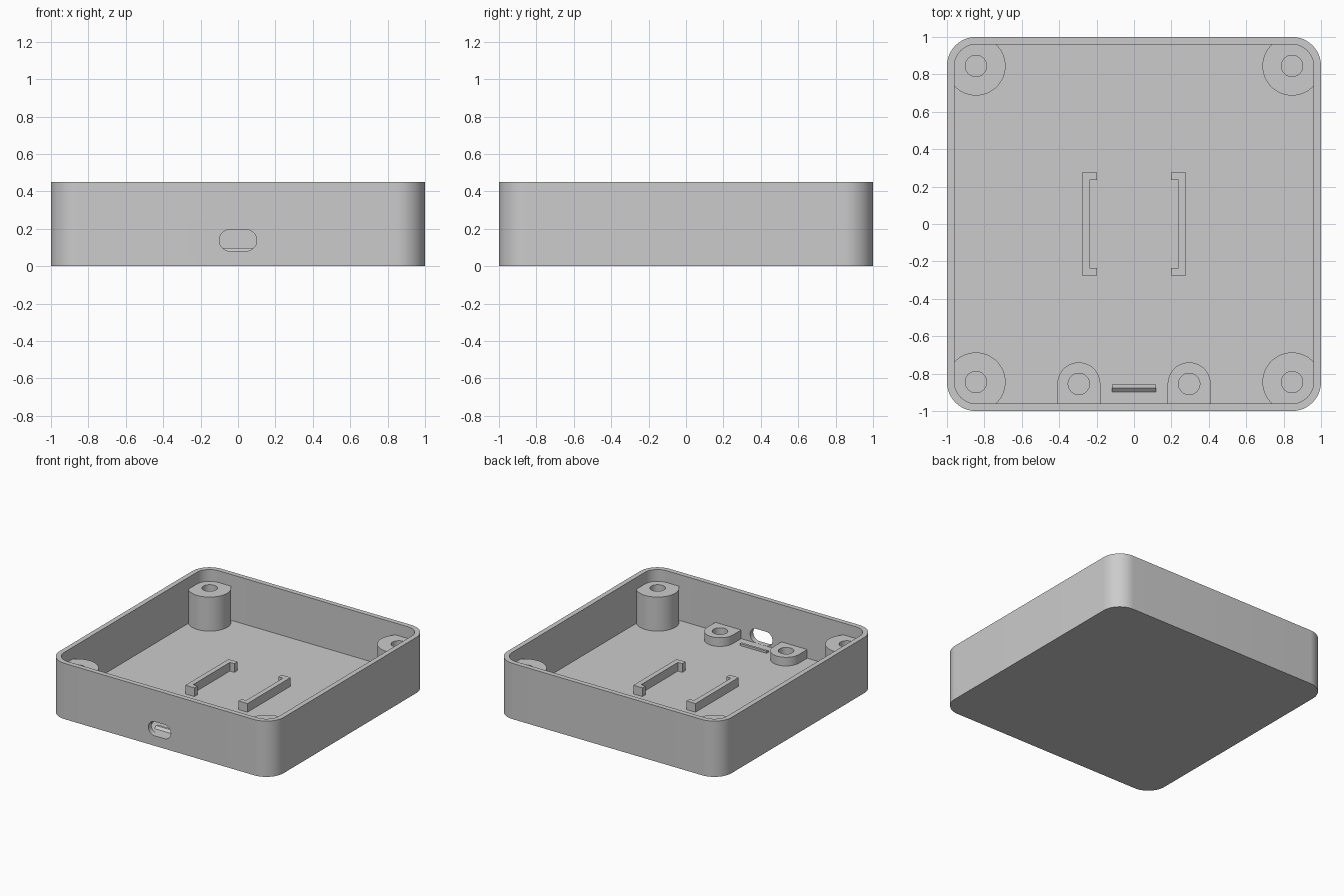
import bpy, bmesh, math
from mathutils import Matrix, Vector

cube = bpy.data.objects.get("Cube")
if cube:
    bpy.data.objects.remove(cube, do_unlink=True)

HEIGHT, FLOOR, WALL, CORNER = 0.45, 0.08, 0.04, 0.155
SINK = FLOOR - 0.02      # parts are rooted slightly inside the floor
POST = 0.845             # corner post centre

grey = bpy.data.materials.new("light grey plastic")
grey.use_nodes = True
grey.diffuse_color = (0.6, 0.6, 0.6, 1)
grey.node_tree.nodes["Principled BSDF"].inputs["Base Color"].default_value = (0.6, 0.6, 0.6, 1)


def arc(cx, cy, r, start, end, n):
    angles = [math.radians(start + (end - start) * i / n) for i in range(n + 1)]
    return [(cx + r * math.cos(a), cy + r * math.sin(a)) for a in angles]


def circle(cx, cy, r, n=48):
    return arc(cx, cy, r, 0, 360, n)[:-1]


def rounded_rect(hx, hy, r, n=16):
    pts = []
    for k, (sx, sy) in enumerate([(1, 1), (-1, 1), (-1, -1), (1, -1)]):
        pts += arc(sx * (hx - r), sy * (hy - r), r, 90 * k, 90 * k + 90, n)
    return pts


def prism(name, outline, low, high, turn=None):
    """Extrude a flat outline from low to high, optionally reoriented."""
    bm = bmesh.new()
    face = bm.faces.new([bm.verts.new((x, y, low)) for x, y in outline])
    side = bmesh.ops.extrude_face_region(bm, geom=[face])
    moved = [v for v in side["geom"] if isinstance(v, bmesh.types.BMVert)]
    bmesh.ops.translate(bm, verts=moved, vec=Vector((0, 0, high - low)))
    if turn:
        bm.transform(turn)
    bmesh.ops.remove_doubles(bm, verts=bm.verts, dist=1e-5)
    bmesh.ops.recalc_face_normals(bm, faces=bm.faces)
    mesh = bpy.data.meshes.new(name)
    bm.to_mesh(mesh)
    bm.free()
    mesh.materials.append(grey)
    obj = bpy.data.objects.new(name, mesh)
    bpy.context.collection.objects.link(obj)
    return obj


def combine(obj, cutter, operation="DIFFERENCE"):
    """Apply a boolean and discard the cutter."""
    mod = obj.modifiers.new("cut", "BOOLEAN")
    mod.operation, mod.solver, mod.object = operation, "EXACT", cutter
    graph = bpy.context.evaluated_depsgraph_get()
    graph.update()
    mesh = bpy.data.meshes.new_from_object(obj.evaluated_get(graph))
    obj.modifiers.clear()
    obj.data = mesh
    bpy.data.objects.remove(cutter, do_unlink=True)


def smooth(obj):
    obj.data.shade_smooth()
    obj.data.set_sharp_from_angle(angle=math.radians(30))


# Open tray with rounded corners
tray = prism("tray", rounded_rect(1, 1, CORNER), 0, HEIGHT)
inner = 1 - WALL
combine(tray, prism("cavity", rounded_rect(inner, inner, CORNER - WALL), FLOOR, HEIGHT + 0.2))

# Connector slot through the front wall
slot_turn = Matrix.Translation((0, 0, 0.138)) @ Matrix.Rotation(math.radians(90), 4, "X")
combine(tray, prism("slot", rounded_rect(0.1, 0.057, 0.0569), 0.94, 1.1, slot_turn))
smooth(tray)

# Corner screw posts, trimmed to merge with the walls
for sx, side in ((1, "left"), (-1, "right")):
    for sy, end in ((1, "back"), (-1, "front")):
        x, y = sx * POST, sy * POST
        post = prism(f"{end}_{side}_post", circle(x, y, 0.158), SINK, 0.355)
        trim = inner + 0.015
        combine(post, prism("trim", rounded_rect(trim, trim, CORNER - WALL + 0.015), 0, 1),
                "INTERSECT")
        combine(post, prism("hole", circle(x, y, 0.057), 0, 1))
        smooth(post)

# Board bosses beside the slot, and clip rails in the middle
for s, side in ((1, "left"), (-1, "right")):
    x, y, r = s * 0.295, -0.855, 0.115
    outline = arc(x, y, r, 0, 180, 24) + [(x - r, -0.98), (x + r, -0.98)]
    boss = prism(f"{side}_board_boss", outline, SINK, 0.15)
    combine(boss, prism("hole", circle(x, y, 0.057), 0, 1))
    smooth(boss)

    a, b, c, e, f = s * 0.277, s * 0.237, s * 0.197, 0.275, 0.235
    rail = [(a, -e), (c, -e), (c, -f), (b, -f), (b, f), (c, f), (c, e), (a, e)]
    prism(f"{side}_clip_rail", rail, SINK, 0.15)

# Small bevelled stop behind the slot (profile in y and z, extruded along x)
along_x = Matrix(((0, 0, 1, 0), (1, 0, 0, 0), (0, 1, 0, 0), (0, 0, 0, 1)))
stop = [(-0.897, SINK), (-0.858, SINK), (-0.858, 0.097), (-0.877, 0.097), (-0.897, FLOOR)]
prism("board_stop", stop, -0.118, 0.118, along_x)
